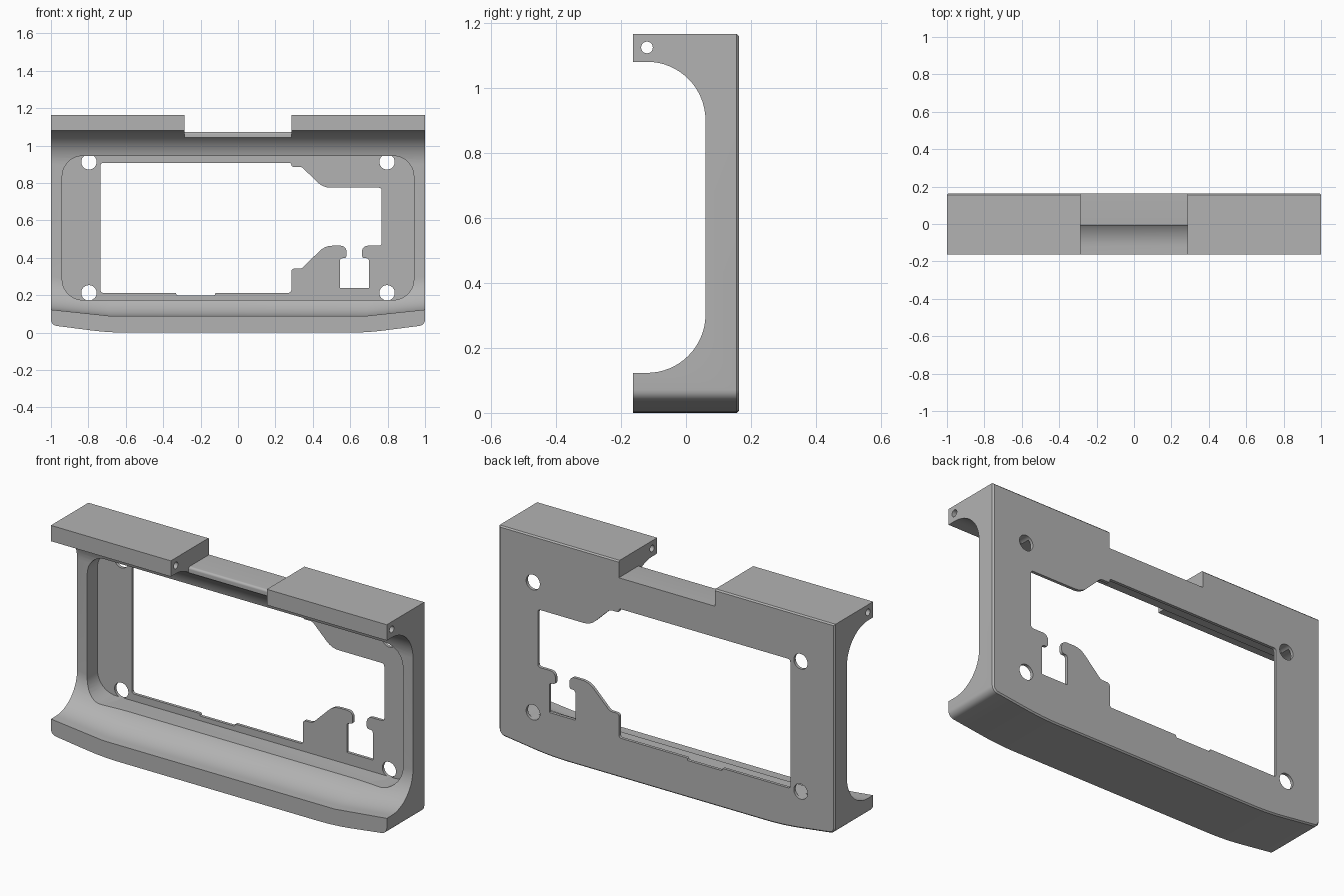
import bpy, bmesh, math
from mathutils import Vector

if "Cube" in bpy.data.objects:
    bpy.data.objects.remove(bpy.data.objects["Cube"], do_unlink=True)

BACK, FRONT, TOP = 0.163, -0.163, 1.165

grey = bpy.data.materials.new("plain grey")
grey.use_nodes = True
grey.diffuse_color = (0.45, 0.45, 0.45, 1)
grey.node_tree.nodes["Principled BSDF"].inputs["Base Color"].default_value = grey.diffuse_color


def rounded(points, radius, steps=6):
    """Round every corner; a third value on a point overrides the radius."""
    result = []
    for i, p in enumerate(points):
        corner = Vector(p[:2])
        a = Vector(points[i - 1][:2]) - corner
        b = Vector(points[(i + 1) % len(points)][:2]) - corner
        reach = min(p[2] if len(p) > 2 else radius, 0.45 * a.length, 0.45 * b.length)
        a.normalize()
        b.normalize()
        w = math.sqrt(max(0, 1 - a.dot(b)) / 2)
        if reach < 1e-4:
            result.append(corner)
            continue
        for k in range(steps + 1):
            t = k / steps
            u, v, s = (1 - t) ** 2, 2 * w * t * (1 - t), t * t
            result.append(corner + (a * u + b * s) * reach / (u + v + s))
    return result


def loft(name, rings):
    """Skin a list of matching closed rings and cap both ends."""
    bm = bmesh.new()
    loops = [[bm.verts.new(p) for p in ring] for ring in rings]
    n = len(loops[0])
    for lo, hi in zip(loops, loops[1:]):
        for i in range(n):
            j = (i + 1) % n
            bm.faces.new((lo[i], lo[j], hi[j], hi[i]))
    bm.faces.new(loops[0][::-1])
    bm.faces.new(loops[-1])
    bmesh.ops.recalc_face_normals(bm, faces=bm.faces)
    mesh = bpy.data.meshes.new(name)
    bm.to_mesh(mesh)
    bm.free()
    obj = bpy.data.objects.new(name, mesh)
    bpy.context.collection.objects.link(obj)
    mesh.materials.append(grey)
    return obj


def prism_y(name, outline, y0, y1):
    return loft(name, [[(x, y, z) for x, z in outline] for y in (y0, y1)])


def prism_x(name, outline, x0, x1):
    return loft(name, [[(x, y, z) for y, z in outline] for x in (x0, x1)])


def circle(cx, cy, r, n=32):
    return [(cx + r * math.cos(math.tau * i / n), cy + r * math.sin(math.tau * i / n))
            for i in range(n)]


def cut(body, cutter):
    mod = body.modifiers.new("cut", 'BOOLEAN')
    mod.operation, mod.solver, mod.object = 'DIFFERENCE', 'EXACT', cutter
    bpy.context.view_layer.objects.active = body
    bpy.ops.object.modifier_apply(modifier=mod.name)
    bpy.data.objects.remove(cutter, do_unlink=True)


# Outer block with a gently upswept base and a fine chamfer round the back
outline = rounded([(-1, TOP, 0), (-1, 0.04, 0.03), (-0.69, 0, 0.1),
                   (0.69, 0, 0.1), (1, 0.04, 0.03), (1, TOP, 0)], 0)
frame = prism_y("bezel_frame", outline, FRONT, BACK)
bm = bmesh.new()
bm.from_mesh(frame.data)
rim = [e for e in bm.edges if all(v.co.y > 0.1 for v in e.verts)]
bmesh.ops.bevel(bm, geom=rim, offset=0.007, segments=1, affect='EDGES')
bm.to_mesh(frame.data)
bm.free()

# Scooped front channel whose lower lip follows the base
R, FLOOR, LIP_TOP = 0.18, 0.06, 1.08


def scoop_ring(x):
    low = 0.09 + 0.033 * max(0, (abs(x) - 0.69) / 0.31)
    arc = [math.radians(90 * i / 16) for i in range(17)]
    ring = [(FRONT - 0.1, low)]
    ring += [(FLOOR - R + R * math.sin(t), low + R - R * math.cos(t)) for t in arc]
    ring += [(FLOOR - R + R * math.cos(t), LIP_TOP - R + R * math.sin(t)) for t in arc]
    ring += [(FRONT - 0.1, LIP_TOP)]
    return [(x, y, z) for y, z in ring]


cut(frame, loft("scoop", [scoop_ring(x) for x in (-1.05, -0.69, 0.69, 1.05)]))

# Recess behind the channel, leaving a thin back plate
pocket = rounded([(-0.94, 0.175), (0.94, 0.175), (0.94, 0.945), (-0.94, 0.945)], 0.11, 10)
cut(frame, prism_y("pocket", pocket, -0.1, 0.147))

# Window with hooked tabs
window = rounded([
    (-0.735, 0.213), (-0.735, 0.908), (0.285, 0.908), (0.285, 0.887), (0.34, 0.887),
    (0.455, 0.775, 0.04), (0.768, 0.775), (0.768, 0.465), (0.663, 0.465, 0.04),
    (0.663, 0.398), (0.7, 0.398), (0.7, 0.238, 0), (0.545, 0.238, 0), (0.545, 0.398),
    (0.58, 0.398), (0.58, 0.465, 0.04), (0.465, 0.465, 0.04), (0.34, 0.342),
    (0.285, 0.342), (0.285, 0.213), (-0.122, 0.213), (-0.122, 0.2), (-0.33, 0.2),
    (-0.33, 0.213)], 0.014, 4)
cut(frame, prism_y("window", window, 0.12, 0.25))

# Screw holes in the back plate
for x in (-0.797, 0.797):
    for z in (0.213, 0.913):
        cut(frame, prism_y("screw_hole", circle(x, z, 0.041), 0.1, 0.25))

# Notch between the two top lugs, with a softened front edge
notch = rounded([(FRONT - 0.1, 1.3, 0), (FRONT - 0.1, 1.0, 0), (-0.012, 1.0, 0),
                 (-0.012, 1.074, 0.012), (0.3, 1.074, 0), (0.3, 1.3, 0)], 0)
cut(frame, prism_x("notch", notch, -0.286, 0.286))

# Pin bore along the lugs
cut(frame, prism_x("pin_bore", circle(-0.12, 1.124, 0.018, 24), -1.1, 1.1))

bpy.ops.object.select_all(action='DESELECT')
frame.select_set(True)
bpy.context.view_layer.objects.active = frame
bpy.ops.object.shade_smooth_by_angle(angle=math.radians(25))
